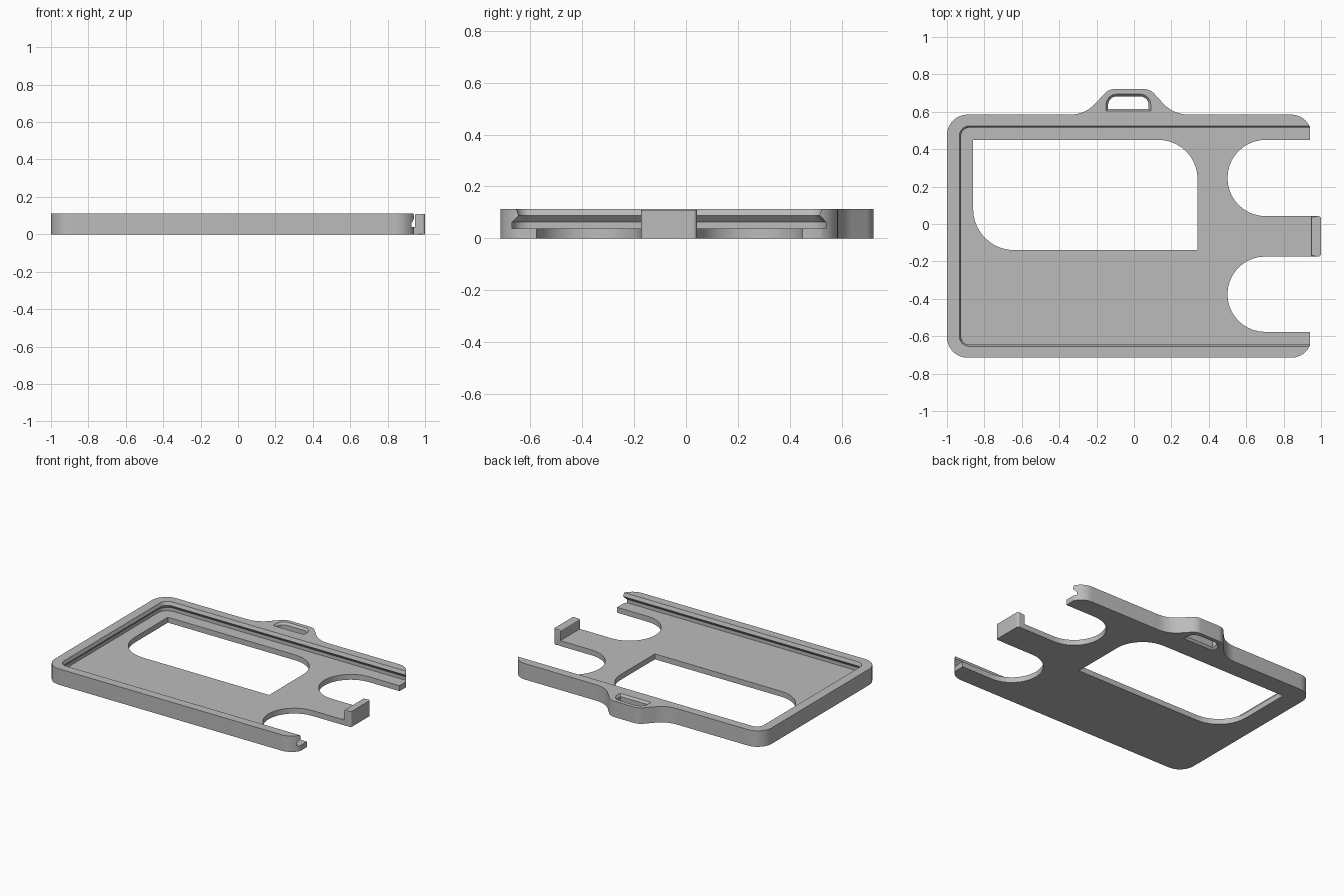
import bpy
import bmesh
from math import sin, cos, pi, radians

cube = bpy.data.objects.get("Cube")
if cube:
    bpy.data.objects.remove(cube, do_unlink=True)

grey = bpy.data.materials.new("matte grey plastic")
grey.use_nodes = True
grey.diffuse_color = (0.5, 0.5, 0.5, 1)
grey.node_tree.nodes["Principled BSDF"].inputs["Base Color"].default_value = (0.5, 0.5, 0.5, 1)

HEIGHT = 0.112
FLOOR = 0.038
END = 0.94       # open end of the rails
MID_Y = -0.065   # centre line of the tray


def arc(cx, cy, r, a0, a1, n=10):
    """Points on an arc, angles in degrees; a zero radius gives one corner."""
    if r == 0:
        return [(cx, cy)]
    steps = [radians(a0 + (a1 - a0) * i / n) for i in range(n + 1)]
    return [(cx + r * cos(a), cy + r * sin(a)) for a in steps]


def rounded_rect(x0, x1, y0, y1, radii):
    """Counter-clockwise outline; radii: front right, back right, back left, front left."""
    a, b, c, d = radii
    return (arc(x1 - a, y0 + a, a, -90, 0) + arc(x1 - b, y1 - b, b, 0, 90)
            + arc(x0 + c, y1 - c, c, 90, 180) + arc(x0 + d, y0 + d, d, 180, 270))


def loft(name, layers, rim=0.0):
    """Solid through matching outlines at rising heights, with optional rounded rims."""
    bm = bmesh.new()
    rings = [[bm.verts.new((x, y, z)) for x, y in outline] for outline, z in layers]
    n = len(rings[0])
    for low, high in zip(rings, rings[1:]):
        for i in range(n):
            j = (i + 1) % n
            bm.faces.new((low[i], low[j], high[j], high[i]))
    caps = [bm.faces.new(rings[0][::-1]), bm.faces.new(rings[-1])]
    if rim:
        edges = [e for f in caps for e in f.edges]
        bmesh.ops.bevel(bm, geom=edges, offset=rim, segments=4, profile=0.5, affect='EDGES')
    bmesh.ops.recalc_face_normals(bm, faces=bm.faces)
    mesh = bpy.data.meshes.new(name)
    bm.to_mesh(mesh)
    bm.free()
    mesh.materials.append(grey)
    obj = bpy.data.objects.new(name, mesh)
    bpy.context.collection.objects.link(obj)
    return obj


def activate(obj):
    bpy.ops.object.select_all(action='DESELECT')
    obj.select_set(True)
    bpy.context.view_layer.objects.active = obj


def cut(target, cutter):
    cutter.hide_render = True
    mod = target.modifiers.new("cut", 'BOOLEAN')
    mod.operation = 'DIFFERENCE'
    mod.solver = 'EXACT'
    mod.object = cutter
    activate(target)
    bpy.ops.object.modifier_apply(modifier=mod.name)
    bpy.data.objects.remove(cutter, do_unlink=True)


# Tray body with the lanyard loop swelling out of the back edge
R = 0.11
BACK = 0.585
LOOP_X = -0.025
half_loop = arc(0.315, BACK + 0.18, 0.18, 270, 225) + arc(0.075, 0.642, 0.08, 45, 90)
right_half = [(LOOP_X + x, y) for x, y in half_loop]
left_half = [(LOOP_X - x, y) for x, y in reversed(half_loop)]
body = rounded_rect(-1, 0.95, -0.715, BACK, (R, R, R, R))
split = len(body) // 2
outline = body[:split] + right_half + left_half + body[split:]
holder = loft("holder_tray", [(outline, 0), (outline, HEIGHT)], rim=0.018)


# Card cavity: straight groove, overhanging lip, flared mouth
def cavity(grow):
    half = 0.58 + grow
    r = 0.045 + grow
    return rounded_rect(-0.925 - grow, 1.2, MID_Y - half, MID_Y + half, (0, 0, r, r))


cut(holder, loft("cavity_cutter", [(cavity(0.025), FLOOR), (cavity(0.025), 0.062),
                                   (cavity(0), 0.088), (cavity(0.014), 0.125)]))


def prism_cut(name, shape):
    cut(holder, loft(name, [(shape, -0.1), (shape, 0.3)]))


# Window with two large opposite round corners
prism_cut("window_cutter", rounded_rect(-0.86, 0.34, -0.14, 0.45, (0, 0.21, 0, 0.22)))

# Two thumb notches either side of the tab, and the trimmed open end
for y0, y1 in ((0.042, 0.45), (-0.577, -0.174)):
    r = (y1 - y0) / 2 - 0.0005
    prism_cut("notch_cutter", rounded_rect(0.5, 1.2, y0, y1, (0, 0, r, r)))
prism_cut("end_cutter", rounded_rect(END, 1.3, -1, 1, (0, 0, 0, 0)))


# Lanyard slot with flared rims
def slot(grow):
    r = 0.045 + grow
    return rounded_rect(-0.138 - grow, 0.078 + grow, 0.615 - grow, 0.682 + grow,
                        (0, r, r, 0))


cut(holder, loft("slot_cutter", [(slot(0.02), -0.01), (slot(0), 0.015),
                                 (slot(0), HEIGHT - 0.015), (slot(0.02), HEIGHT + 0.01)]))

# Retaining tab: floor tongue with an upright stop at its tip
tongue_shape = rounded_rect(END, 0.96, -0.174, 0.042, (0, 0, 0, 0))
loft("tab_tongue", [(tongue_shape, 0), (tongue_shape, FLOOR)])
stop_shape = rounded_rect(0.947, 1.0, -0.174, 0.042, (0.015, 0.015, 0, 0))
stop = loft("tab_stop", [(stop_shape, 0), (stop_shape, HEIGHT - 0.003)], rim=0.006)

for obj in (holder, stop):
    activate(obj)
    bpy.ops.object.shade_smooth_by_angle(angle=radians(30))
